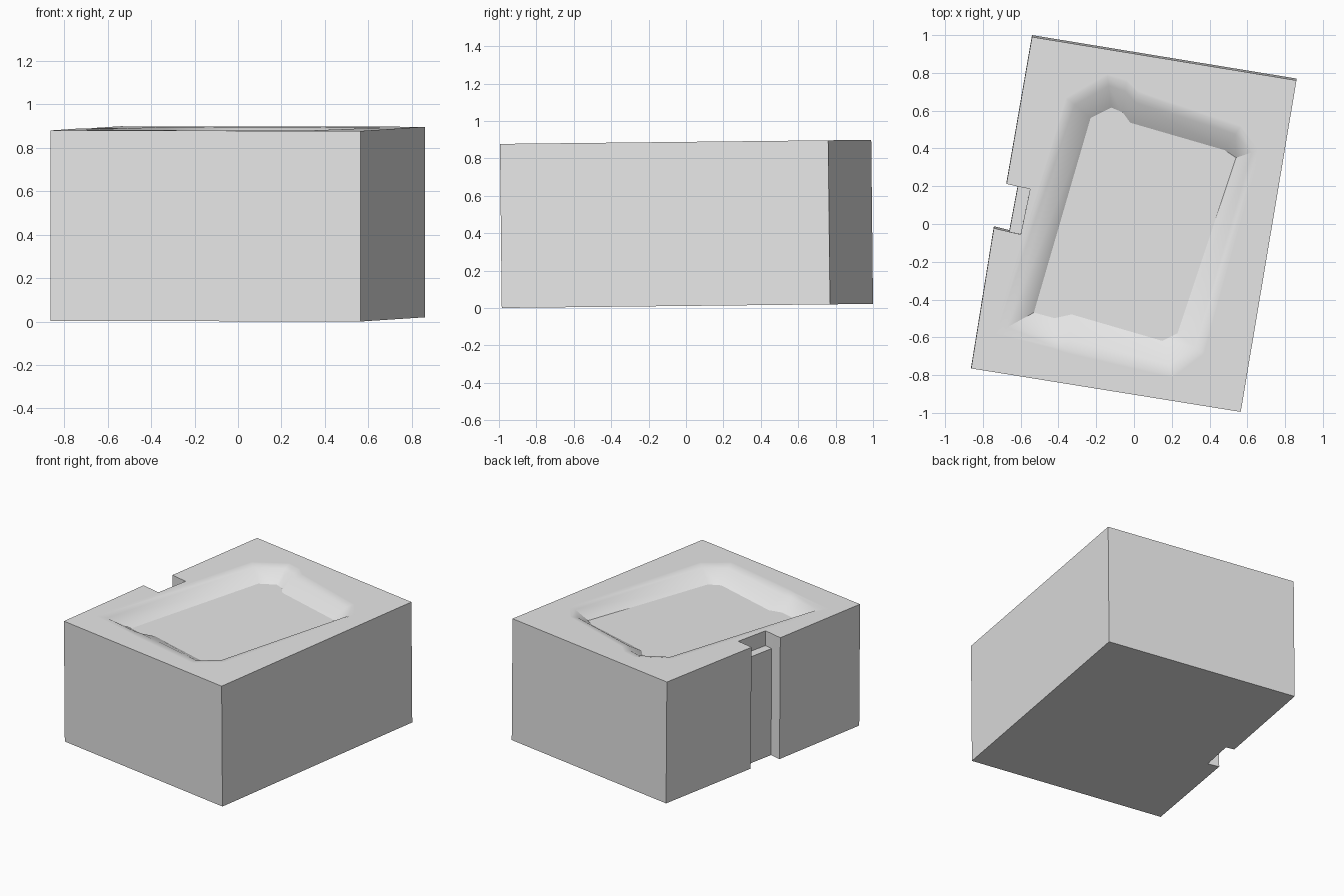
import bpy
import bmesh
import math
from mathutils import Vector

cube = bpy.data.objects.get("Cube")
if cube:
    bpy.data.objects.remove(cube, do_unlink=True)

TILT = 0.011          # the block leans very slightly
TOP, LEDGE, BASIN_DEPTH = 0.888, 0.77, 0.08

# Plan outline of the block, with a stepped notch in one long side
corners = [(-.862, -.755), (.565, -.985), (.86, .77), (-.54, 1)]
notch_back, notch_front = (-.675, .222), (-.742, -.012)
step_back, step_front = (-.615, .208), (-.66, -.032)
pocket_back, pocket_front = (-.55, .195), (-.60, -.045)
lower = corners + [notch_back, step_back, step_front, notch_front]
upper = corners + [notch_back, step_back, pocket_back, pocket_front, step_front, notch_front]

# Basin: rim point paired with the floor point below it
basin = [((-.73, -.57), (-.53, -.46)), ((-.35, .67), (-.23, .57)),
         ((-.14, .79), (-.12, .625)), ((-.04, .76), (-.06, .60)),
         ((.02, .70), (-.02, .545)), ((.56, .52), (.48, .40)),
         ((.66, .40), (.54, .36)), ((.36, -.67), (.23, -.57)),
         ((.20, -.79), (.15, -.61)), ((-.35, -.66), (-.33, -.47)),
         ((-.42, -.64), (-.42, -.49))]

bm = bmesh.new()
cache = {}


def vert(p, z):
    key = (p[0], p[1], z)
    if key not in cache:
        cache[key] = bm.verts.new((p[0], p[1] - TILT * z, z + TILT * (1 + p[1])))
    return cache[key]


def ring(points, z):
    return [vert(p, z) for p in points]


def bridge(a, b):
    for i in range(len(a)):
        j = (i + 1) % len(a)
        bm.faces.new((a[i], a[j], b[j], b[i]))


def loop_edges(loop):
    return [bm.edges.get((loop[i - 1], loop[i])) for i in range(len(loop))]


# Walls in two bands, base and notch ledge
top_z = TOP - TILT
base = ring(lower, 0)
bm.faces.new(base[::-1])
bridge(base, ring(lower, LEDGE))
bridge(ring(upper, LEDGE), ring(upper, top_z))
bm.faces.new(ring([step_back, pocket_back, pocket_front, step_front], LEDGE))

# Basin: soft rim, sloping sides and flat floor
loops = []
for t, drop in ((-.08, 0), (0, 0), (.3, .15), (1, 1)):
    pts = [tuple(Vector(o).lerp(Vector(f), t)) for o, f in basin]
    loops.append(ring(pts, top_z - drop * BASIN_DEPTH))
for a, b in zip(loops, loops[1:]):
    bridge(a, b)
bm.faces.new(loops[-1])

# Top surface between the outline and the rim
edges = loop_edges(ring(upper, top_z)) + loop_edges(loops[0])
bmesh.ops.triangle_fill(bm, use_beauty=True, edges=edges, normal=(0, 0, 1))
bmesh.ops.recalc_face_normals(bm, faces=bm.faces[:])

mesh = bpy.data.meshes.new("basin_block")
bm.to_mesh(mesh)
bm.free()
block = bpy.data.objects.new("basin_block", mesh)
bpy.context.collection.objects.link(block)

# Plain grey material
grey = bpy.data.materials.new("light_grey")
grey.use_nodes = True
colour = (.8, .8, .8, 1)
grey.diffuse_color = colour
grey.node_tree.nodes["Principled BSDF"].inputs["Base Color"].default_value = colour
mesh.materials.append(grey)

# Soft rim, crisp edges elsewhere
bpy.ops.object.select_all(action='DESELECT')
block.select_set(True)
bpy.context.view_layer.objects.active = block
bpy.ops.object.shade_smooth_by_angle(angle=math.radians(28))
